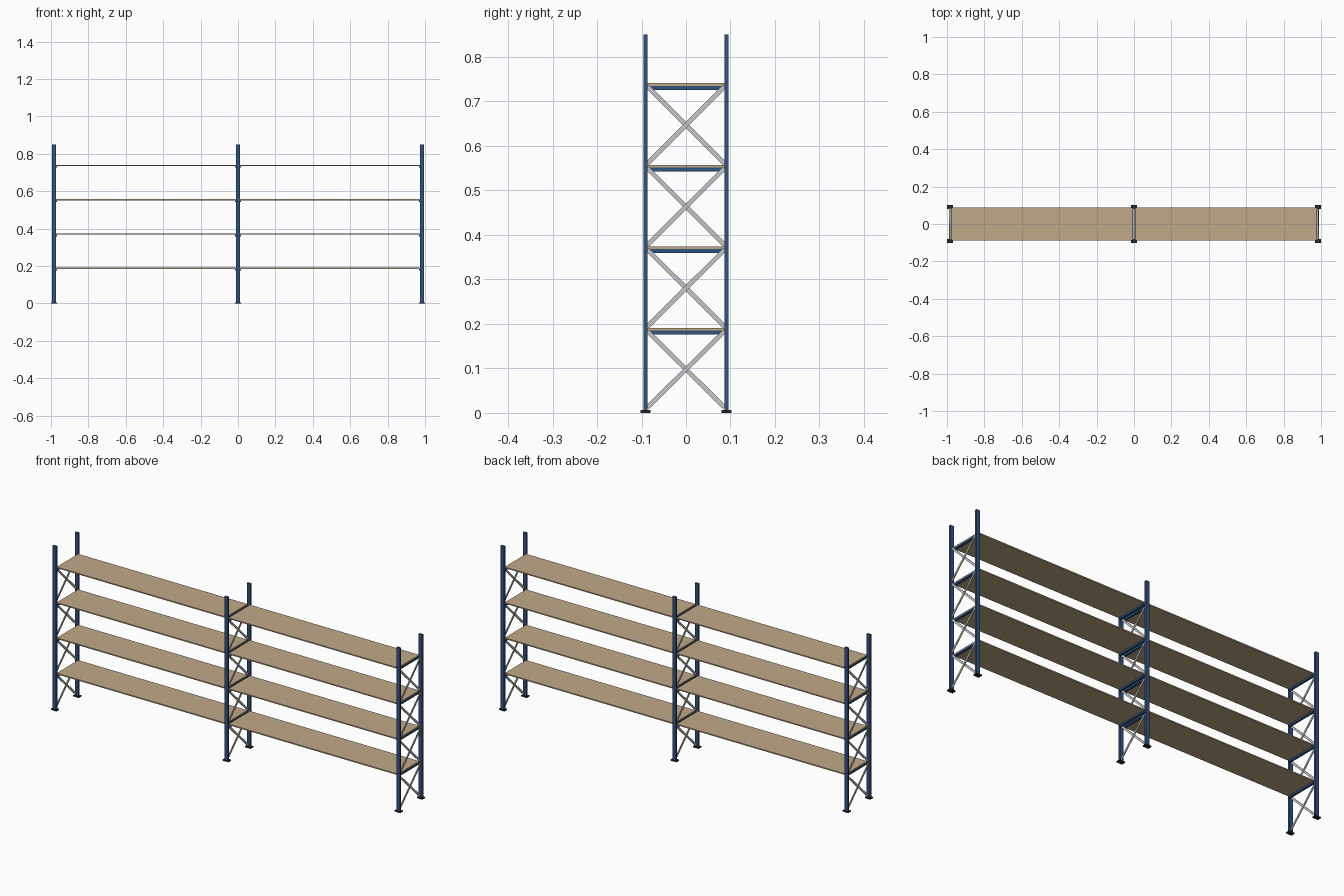
import bpy, math

if "Cube" in bpy.data.objects:
    bpy.data.objects.remove(bpy.data.objects["Cube"])


def material(name, rgb):
    m = bpy.data.materials.new(name)
    m.diffuse_color = (*rgb, 1)
    m.use_nodes = True
    m.node_tree.nodes["Principled BSDF"].inputs["Base Color"].default_value = m.diffuse_color
    return m


BLUE = material("blue steel", (0.032, 0.085, 0.205))
GREY = material("galvanised steel", (0.56, 0.56, 0.58))
BOARD = material("chipboard", (0.53, 0.40, 0.25))
DARK = material("dark foot", (0.02, 0.02, 0.025))


def box(name, centre, size, mat, tilt=0.0):
    x, y, z = (s / 2 for s in size)
    verts = [(i * x, j * y, k * z) for i in (-1, 1) for j in (-1, 1) for k in (-1, 1)]
    faces = [(0, 1, 3, 2), (4, 6, 7, 5), (0, 4, 5, 1), (2, 3, 7, 6), (0, 2, 6, 4), (1, 5, 7, 3)]
    me = bpy.data.meshes.new(name)
    me.from_pydata(verts, [], faces)
    me.materials.append(mat)
    ob = bpy.data.objects.new(name, me)
    ob.location = centre
    ob.rotation_euler = (tilt, 0, 0)
    bpy.context.collection.objects.link(ob)
    return ob


FRAMES = (-0.984, 0.0, 0.984)
TOPS = (0.191, 0.374, 0.557, 0.741)   # upper face of each shelf
POST_Y = 0.091
THICK = 0.006

for fx in FRAMES:
    # Uprights on foot plates
    for s in (-1, 1):
        box("upright_post", (fx, s * POST_Y, 0.4275), (0.02, 0.010, 0.845), BLUE)
        box("foot_plate", (fx, s * POST_Y, 0.003), (0.032, 0.022, 0.006), DARK)

    # Crossed braces in every level
    low = 0.012
    for top in TOPS:
        high = top - 0.007
        dy, dz = 0.174, high - low
        angle, length = math.atan2(dz, dy), math.hypot(dy, dz)
        for s in (-1, 1):
            box("cross_brace", (fx + s * 0.002, 0, (low + high) / 2),
                (0.004, length, 0.010), GREY, s * angle)
        low = top + 0.003

    # Shelf bearers on the sides that carry a bay
    for top in TOPS:
        for s in (-1, 1):
            if abs(fx + s * 0.1) < 1:
                box("shelf_bearer", (fx + s * 0.0105, 0, top - THICK - 0.0045),
                    (0.011, 0.172, 0.009), BLUE)

# Shelf boards, two bays
for s in (-1, 1):
    for top in TOPS:
        box("shelf_board", (s * 0.492, 0, top - THICK / 2), (0.970, 0.176, THICK), BOARD)
